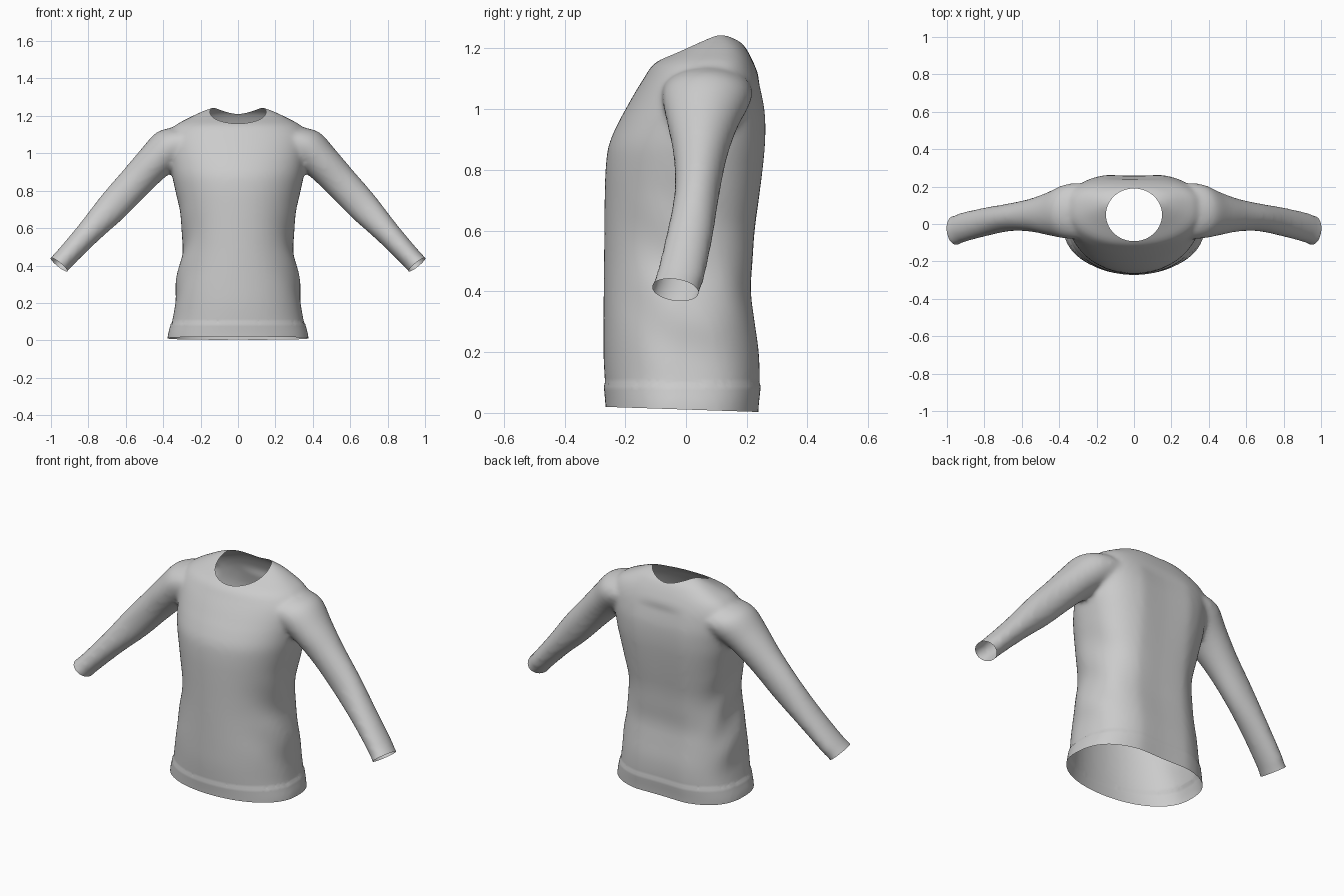
import bpy, bmesh
from math import sin, cos, pi, hypot, copysign
from mathutils import Vector, Matrix

if "Cube" in bpy.data.objects:
    bpy.data.objects.remove(bpy.data.objects["Cube"])


def spline(rows, steps):
    """Catmull-Rom through tuples of parameters."""
    out = []
    for i in range(len(rows) - 1):
        a, b = rows[max(i - 1, 0)], rows[i]
        c, d = rows[i + 1], rows[min(i + 2, len(rows) - 1)]
        for k in range(steps):
            t = k / steps
            out.append([0.5 * (2*q + (r - p)*t + (2*p - 5*q + 4*r - s)*t*t + (3*q - p - 3*r + s)*t**3)
                        for p, q, r, s in zip(a, b, c, d)])
    return out + [list(rows[-1])]


def loft(bm, rings):
    """Closed tube through rings of points, capped at both ends."""
    rings = [[bm.verts.new(p) for p in ring] for ring in rings]
    n = len(rings[0])
    for lo, hi in zip(rings, rings[1:]):
        for i in range(n):
            j = (i + 1) % n
            bm.faces.new((lo[i], lo[j], hi[j], hi[i]))
    bm.faces.new(rings[0])
    bm.faces.new(rings[-1])


def spow(v, e):
    return copysign(abs(v) ** e, v)


def new_object(name, bm):
    mesh = bpy.data.meshes.new(name)
    bm.to_mesh(mesh)
    bm.free()
    ob = bpy.data.objects.new(name, mesh)
    bpy.context.collection.objects.link(ob)
    return ob


# Torso sections: z, half width, front y, widest y, back y
TORSO = [
    (-0.08, .375, -.258, -.02, .238), (0.02, .372, -.260, -.02, .243),
    (0.10, .352, -.267, -.02, .252), (0.20, .337, -.272, -.02, .250),
    (0.30, .330, -.272, -.01, .236), (0.40, .314, -.271, 0, .224),
    (0.50, .297, -.270, 0, .230), (0.60, .298, -.269, 0, .237),
    (0.70, .314, -.268, .01, .250), (0.80, .335, -.265, .02, .262),
    (0.88, .352, -.255, .03, .269), (0.95, .362, -.226, .04, .270),
    (1.00, .370, -.199, .05, .266), (1.05, .375, -.171, .06, .256),
    (1.10, .372, -.140, .07, .243), (1.15, .335, -.105, .08, .224),
    (1.19, .262, -.035, .09, .204), (1.22, .200, .020, .10, .182),
    (1.245, .140, .075, .105, .140)]
# Sleeve sections: x, z, in-plane radius, centre y, y radius
SLEEVE = [
    (.28, 1.06, .110, .070, .150), (.36, 1.03, .112, .067, .145),
    (.45, .950, .099, .055, .116), (.55, .845, .091, .047, .088),
    (.67, .715, .085, .035, .074), (.80, .575, .067, .010, .077),
    (.92, .445, .058, -.02, .080), (.96, .402, .058, -.037, .081),
    (1.04, .315, .058, -.052, .081)]


def torso_ring(z, w, yf, yc, yb):
    ring = []
    for i in range(80):
        a = 2 * pi * i / 80
        c, s = cos(a), sin(a)
        e = 2 / 2.1 if s < 0 else 2 / 2.7
        # soft folds gathered at the waist sides
        fold = 1 + .02 * sin(24 * z + 5 * s) * abs(c) ** 3 * max(0, 1 - ((z - .45) / .33) ** 2)
        x = w * fold * spow(c, e)
        y = yc + (yb - yc if s > 0 else yc - yf) * spow(s, e)
        # shallow hollow down the middle of the back
        if s > 0 and z < 1.1:
            y -= .012 * max(0, 1 - (x / .15) ** 2)
        ring.append((x, y, z))
    return ring


def sleeve_ring(side, x, z, r, y, ry):
    k = .7071 * r
    return [(side * (x + k * cos(2*pi*i/40)), y + ry * sin(2*pi*i/40), z + k * cos(2*pi*i/40))
            for i in range(40)]


# Closed torso and sleeves, fused and softened below
bm = bmesh.new()
loft(bm, [torso_ring(*r) for r in spline(TORSO, 3)])
for side in (1, -1):
    loft(bm, [sleeve_ring(side, *r) for r in spline(SLEEVE, 5)])
bmesh.ops.recalc_face_normals(bm, faces=bm.faces)
body = new_object("body_form", bm)

# Oval cutter for the neck opening
NY, NA, NB = .049, .150, .141
bm = bmesh.new()
bmesh.ops.create_cone(bm, cap_ends=True, segments=72, radius1=1, radius2=1, depth=1,
                      matrix=Matrix.Translation((0, NY, 1.5)) @ Matrix.Diagonal((NA, NB, 1, 1)))
cutter = new_object("neck_cutter", bm)
cutter.hide_render = True
for v in cutter.data.vertices:
    if v.co.z < 1.5:
        v.co.z = .9

m = body.modifiers.new("fuse", 'REMESH')
m.mode = 'VOXEL'
m.voxel_size = .0135
m = body.modifiers.new("soften", 'SMOOTH')
m.factor, m.iterations = .5, 8
m = body.modifiers.new("neck", 'BOOLEAN')
m.operation, m.solver, m.object = 'DIFFERENCE', 'EXACT', cutter

bm = bmesh.new()
bm.from_object(body, bpy.context.evaluated_depsgraph_get())
for ob in (body, cutter):
    bpy.data.objects.remove(ob)


# Open the neck: remove walls and floor of the oval well
def in_neck(v):
    return v.co.z > .85 and hypot(v.co.x / NA, (v.co.y - NY) / NB) < 1.001


bmesh.ops.delete(bm, geom=[f for f in bm.faces if all(in_neck(v) for v in f.verts)], context='FACES')


def cut(test, co, no):
    """Trim the part of the shell where test is true."""
    geom = [g for g in bm.verts if test(g)]
    geom += [g for g in [*bm.edges, *bm.faces] if all(test(v) for v in g.verts)]
    bmesh.ops.bisect_plane(bm, geom=geom, plane_co=co, plane_no=no, clear_outer=True)


# Open the cuffs and the hem
for side in (1, -1):
    cut(lambda v: v.co.x * side > .6, (side * .957, -.037, .405), (side * .63, -.15, -.775))
cut(lambda v: v.co.z < .3, (0, 0, .011), (0, -.034, -1))

# Raised hem band
bm.normal_update()
for v in bm.verts:
    if v.co.z < .09:
        v.co += Vector((v.normal.x, v.normal.y, 0)) * .005

sweater = new_object("sweater", bm)
bpy.context.view_layer.objects.active = sweater
sweater.select_set(True)
bpy.ops.object.shade_smooth_by_angle(angle=1.0)
